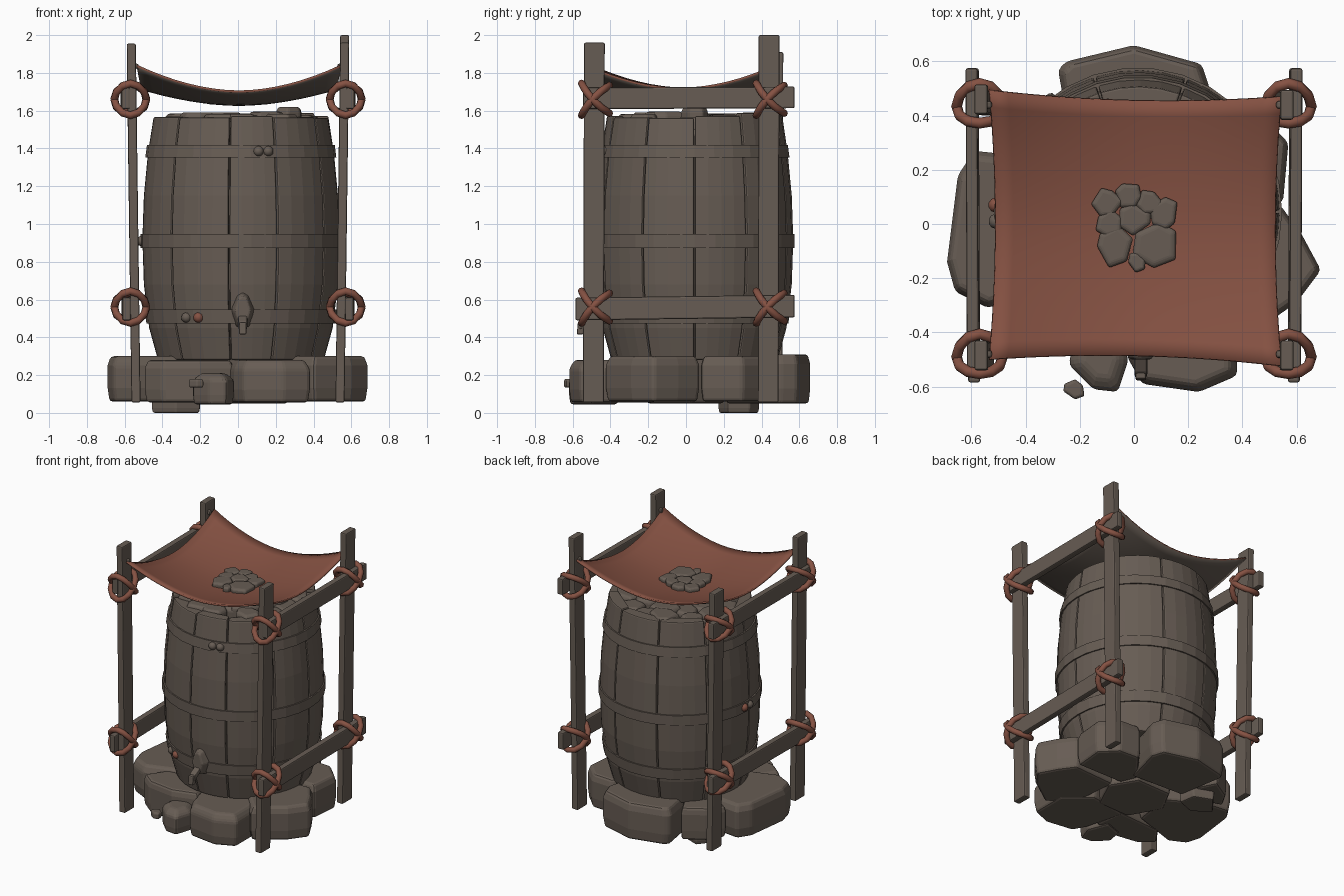
import bpy, bmesh, math, random
from mathutils import Vector as V

if "Cube" in bpy.data.objects:
    bpy.data.objects.remove(bpy.data.objects["Cube"])

random.seed(4)


def material(name, rgb):
    m = bpy.data.materials.new(name)
    m.diffuse_color = (*rgb, 1)
    m.use_nodes = True
    m.node_tree.nodes["Principled BSDF"].inputs["Base Color"].default_value = m.diffuse_color
    return m


GREY = material("weathered grey brown", (0.135, 0.108, 0.088))
RED = material("terracotta", (0.235, 0.083, 0.055))


def finish(name, bm, mat, bevel=0, smooth=False):
    bmesh.ops.recalc_face_normals(bm, faces=bm.faces[:])
    me = bpy.data.meshes.new(name)
    bm.to_mesh(me)
    bm.free()
    ob = bpy.data.objects.new(name, me)
    bpy.context.collection.objects.link(ob)
    me.materials.append(mat)
    if smooth:
        for p in me.polygons:
            p.use_smooth = True
    if bevel:
        b = ob.modifiers.new("bevel", 'BEVEL')
        b.width, b.segments, b.limit_method = bevel, 2, 'ANGLE'
        b.angle_limit = math.radians(25)
    return ob


def hull(name, pts, mat, bevel=0.01):
    bm = bmesh.new()
    vs = [bm.verts.new(p) for p in pts]
    r = bmesh.ops.convex_hull(bm, input=vs)
    junk = [g for g in set(r["geom_interior"] + r["geom_unused"]) if isinstance(g, bmesh.types.BMVert)]
    bmesh.ops.delete(bm, geom=junk, context='VERTS')
    bmesh.ops.dissolve_limit(bm, angle_limit=0.08, verts=bm.verts[:], edges=bm.edges[:])
    return finish(name, bm, mat, bevel)


def loft(name, sections, mat, closed=False, bevel=0, smooth=False):
    bm = bmesh.new()
    rows = [[bm.verts.new(p) for p in s] for s in sections]
    n = len(rows[0])
    pairs = list(zip(rows, rows[1:])) + ([(rows[-1], rows[0])] if closed else [])
    for a, b in pairs:
        for i in range(n):
            j = (i + 1) % n
            bm.faces.new((a[i], a[j], b[j], b[i]))
    if not closed:
        bm.faces.new(rows[0])
        bm.faces.new(rows[-1])
    return finish(name, bm, mat, bevel, smooth)


def stone(name, outline, z0, z1, bevel=0.016, top=0.92):
    cx = sum(p[0] for p in outline) / len(outline)
    cy = sum(p[1] for p in outline) / len(outline)
    pts = []
    for f, z in ((0.95, z0), (1, z0 + (z1 - z0) * 0.3), (1, z0 + (z1 - z0) * 0.8), (top, z1)):
        pts += [(cx + (x - cx) * f, cy + (y - cy) * f, z) for x, y in outline]
    hull(name, pts, GREY, bevel)


def pebble(name, x, y, z, r, h, bevel=0.007):
    a0 = random.random() * 6
    ring = []
    for i in range(6):
        a = a0 + i * math.tau / 6 + random.uniform(-.25, .25)
        q = r * random.uniform(.85, 1.15)
        ring.append((x + q * math.cos(a), y + q * math.sin(a)))
    stone(name, ring, z, z + h, bevel, 0.8)


def beam(name, p0, p1, u, v):
    p0, p1, u, v = V(p0), V(p1), V(u), V(v)
    pts = [p + u * a + v * b for p in (p0, p1) for a in (-1, 1) for b in (-1, 1)]
    hull(name, pts, GREY, 0.008)


# barrel staves of uneven width
BX, BY = 0.015, 0.045
PROFILE = [(0.28, 0.44), (0.45, 0.487), (0.68, 0.515), (0.92, 0.523),
           (1.15, 0.515), (1.38, 0.493), (1.575, 0.463)]
SEAMS = [math.radians(a) for a in (-175, -135, -97, -68, -32, 0, 32, 70, 108, 145, 185)]


def radius(z):
    for (z0, r0), (z1, r1) in zip(PROFILE, PROFILE[1:]):
        if z <= z1:
            return r0 + (r1 - r0) * (z - z0) / (z1 - z0)
    return PROFILE[-1][1]


def polar(r, a, z):
    return V((BX + r * math.cos(a), BY + r * math.sin(a), z))


for s0, s1 in zip(SEAMS, SEAMS[1:]):
    a0, a1 = s0 + 0.007, s1 - 0.007
    lift = random.uniform(-0.015, 0.015)
    secs = []
    for z, r in PROFILE:
        zz = z + (lift if z > 1.5 else 0)
        secs.append([polar(r, a0 + (a1 - a0) * t / 4, zz) for t in range(5)] +
                    [polar(r - 0.06, a1, zz), polar(r - 0.06, a0, zz)])
    loft("barrel_stave", secs, GREY, bevel=0.008)

# barrel inner core closing the gaps
loft("barrel_core", [[polar(r - 0.03, i * math.tau / 20, min(z, 1.5)) for i in range(20)]
                     for z, r in PROFILE], GREY)

# barrel hoops
for z, h in ((1.385, 0.034), (0.91, 0.036), (0.51, 0.038)):
    secs = []
    for i in range(30):
        a = i * math.tau / 30
        r0, r1 = radius(z - h) + 0.01, radius(z + h) + 0.01
        secs.append([polar(r0, a, z - h), polar(r1, a, z + h),
                     polar(r1 - 0.03, a, z + h), polar(r0 - 0.03, a, z - h)])
    loft("barrel_hoop", secs, GREY, closed=True)

# hoop rivets
for x, y, z in ((0.11, -0.45, 1.385), (0.165, -0.445, 1.385), (-0.28, -0.37, 0.505),
                (-0.21, -0.4, 0.505), (-0.51, 0.01, 0.91), (-0.51, 0.07, 0.91)):
    bm = bmesh.new()
    bmesh.ops.create_icosphere(bm, subdivisions=2, radius=0.028)
    d = V((x - BX, y - BY, 0)).normalized() * (radius(z) + 0.003)
    bmesh.ops.translate(bm, verts=bm.verts[:], vec=(BX + d.x, BY + d.y, z))
    finish("hoop_rivet", bm, RED if (x, y) in ((-0.21, -0.4), (-0.51, 0.07)) else GREY, smooth=True)

# spigot: faceted kite body and bent spout
kite = [(0, 0.65), (0.035, 0.63), (0.07, 0.54), (0.035, 0.45), (-0.035, 0.45), (-0.07, 0.54), (-0.035, 0.63)]
hull("spigot_body", [(0.025 + x, -0.43, z) for x, z in kite] +
     [(0.025 + x * 0.6, -0.5, 0.54 + (z - 0.54) * 0.75) for x, z in kite], GREY, 0.01)
beam("spigot_spout", (0.025, -0.47, 0.51), (0.025, -0.56, 0.46), (0.024, 0, 0), (0, 0.01, 0.024))
beam("spigot_tip", (0.025, -0.555, 0.48), (0.025, -0.56, 0.415), (0.02, 0, 0), (0, 0.018, 0))

# rubble filling the barrel
for ring_r, count in ((0.34, 13), (0.21, 8), (0.07, 3)):
    for i in range(count):
        a = i * math.tau / count + random.uniform(-.1, .1)
        pebble("barrel_rubble", BX + ring_r * math.cos(a), BY + ring_r * math.sin(a), 1.48,
               random.uniform(0.085, 0.11), random.uniform(0.08, 0.115), 0.01)
pebble("rubble_high_stone", 0.27, 0.05, 1.52, 0.07, 0.1, 0.012)

# foundation stones
stone("base_stone_back", [(-0.28, 0.57), (-0.25, 0.6), (0, 0.66), (0.25, 0.59), (0.28, 0.5), (0.2, 0.2), (-0.22, 0.22)], 0.05, 0.31)
stone("base_stone_right_back", [(0.55, 0.08), (0.57, 0.3), (0.46, 0.41), (0.3, 0.42), (0.13, 0.2), (0.18, 0.08)], 0.06, 0.3)
stone("base_stone_right", [(0.69, -0.17), (0.62, -0.04), (0.54, 0.07), (0.2, 0.05), (0.23, -0.25), (0.4, -0.43), (0.6, -0.29)], 0.06, 0.3)
stone("base_stone_front", [(-0.02, -0.5), (0.03, -0.59), (0.24, -0.62), (0.38, -0.56), (0.38, -0.3), (0.2, -0.15), (-0.1, -0.2)], 0.055, 0.28, top=0.86)
stone("base_stone_front_low", [(-0.24, -0.52), (-0.15, -0.61), (-0.06, -0.62), (-0.02, -0.5), (-0.08, -0.35), (-0.22, -0.4)], 0.045, 0.21, top=0.6)
stone("base_stone_front_left", [(-0.5, -0.36), (-0.4, -0.44), (-0.2, -0.47), (-0.02, -0.42), (-0.05, -0.2), (-0.4, -0.22)], 0.055, 0.28)
stone("base_stone_left", [(-0.65, 0.18), (-0.59, 0.27), (-0.4, 0.25), (-0.15, 0.1), (-0.2, -0.2), (-0.54, -0.31), (-0.66, -0.25), (-0.69, -0.14)], 0.06, 0.3)
stone("base_stone_left_back", [(-0.52, 0.28), (-0.45, 0.4), (-0.3, 0.49), (-0.2, 0.3), (-0.25, 0.2)], 0.06, 0.29)
stone("base_stone_middle", [(0.25 * math.cos(a), 0.25 * math.sin(a)) for a in (0.1, 1, 2.2, 3.1, 4.2, 5.3)], 0.05, 0.3)
pebble("small_front_stone", -0.22, -0.61, 0.135, 0.04, 0.045)
stone("ground_chip", [(-0.46, 0.25), (-0.33, 0.17), (-0.2, 0.22), (-0.22, 0.34), (-0.35, 0.39)], 0, 0.09, 0.008)

# frame posts
for nm, x, y, top in (("front_left", -1, -0.49, 1.955), ("front_right", 1, -0.49, 1.96),
                      ("back_left", -1, 0.455, 1.91), ("back_right", 1, 0.435, 2.0)):
    beam(nm + "_post", (x * 0.54, y, 0.055), (x * 0.565, y + 0.005, top), (0.024, 0, 0), (0, 0.055, 0))

# side rails
for s, side in ((-1, "left"), (1, "right")):
    beam(side + "_upper_rail", (s * 0.595, -0.545, 1.665), (s * 0.6, 0.575, 1.67), (0.022, 0, 0), (0, 0, 0.057))
    beam(side + "_lower_rail", (s * 0.59, -0.585, 0.55), (s * 0.595, 0.575, 0.565), (0.022, 0, 0), (0, 0, 0.06))

# crossed rope lashings
for sx in (-1, 1):
    for y in (-0.485, 0.44):
        for z in (0.56, 1.66):
            for s in (-1, 1):
                c, d, ex = V((sx * 0.57, y, z)), V((0, s * 0.68, 0.73)), V((1, 0, 0))
                n = ex.cross(d)
                secs = []
                for i in range(12):
                    a = i * math.tau / 12
                    ctr = c + ex * 0.085 * math.cos(a) + d * 0.108 * math.sin(a) + n * 0.008 * math.cos(2 * a)
                    e = (ex * math.cos(a) + d * math.sin(a)).normalized()
                    secs.append([ctr + (e * math.cos(t) + n * math.sin(t)) * 0.02
                                 for t in (j * math.tau / 8 for j in range(8))])
                loft("rope_lashing", secs, RED, closed=True, smooth=True)


# sagging awning: red on top, grey underneath
def sag(u, v):
    return 1.637 + 0.085 * abs(u) ** 1.8 + 0.07 * abs(v) ** 1.8 + 0.05 * u * u * v * v


bm = bmesh.new()
M = 16
grid = []
for j in range(M + 1):
    row = []
    for i in range(M + 1):
        u, v = 2 * i / M - 1, 2 * j / M - 1
        x = u * (0.515 + 0.022 * v * v) + 0.005
        y = v * (0.47 + 0.025 * u * u) - 0.015 - 0.012 * u
        row.append(bm.verts.new((x, y, sag(u, v))))
    grid.append(row)
for j in range(M):
    for i in range(M):
        bm.faces.new((grid[j][i], grid[j][i + 1], grid[j + 1][i + 1], grid[j + 1][i]))
for f in bm.faces:
    f.smooth = True
cloth = finish("awning", bm, RED)
cloth.data.materials.append(GREY)
if cloth.data.polygons[0].normal.z < 0:
    cloth.data.flip_normals()
sol = cloth.modifiers.new("thickness", 'SOLIDIFY')
sol.thickness, sol.offset, sol.material_offset = 0.012, -1, 1

# stones weighing the awning down
for x, y, r in ((-0.02, 0.105, 0.048), (-0.1, 0.075, 0.058), (0, 0.015, 0.062), (0.06, 0.08, 0.048),
                (0.11, 0.035, 0.06), (-0.095, 0, 0.052), (-0.065, -0.08, 0.075), (0.08, -0.085, 0.085),
                (0.01, -0.14, 0.035)):
    pebble("awning_stone", x, y, 1.632, r, 0.045)

# short pegs holding the awning corners
for sx in (-1, 1):
    for y in (-0.48, 0.44):
        beam("awning_peg", (sx * 0.525, y, 1.83), (sx * 0.57, y, 1.85), (0, 0.014, 0), (0, 0, 0.014))
